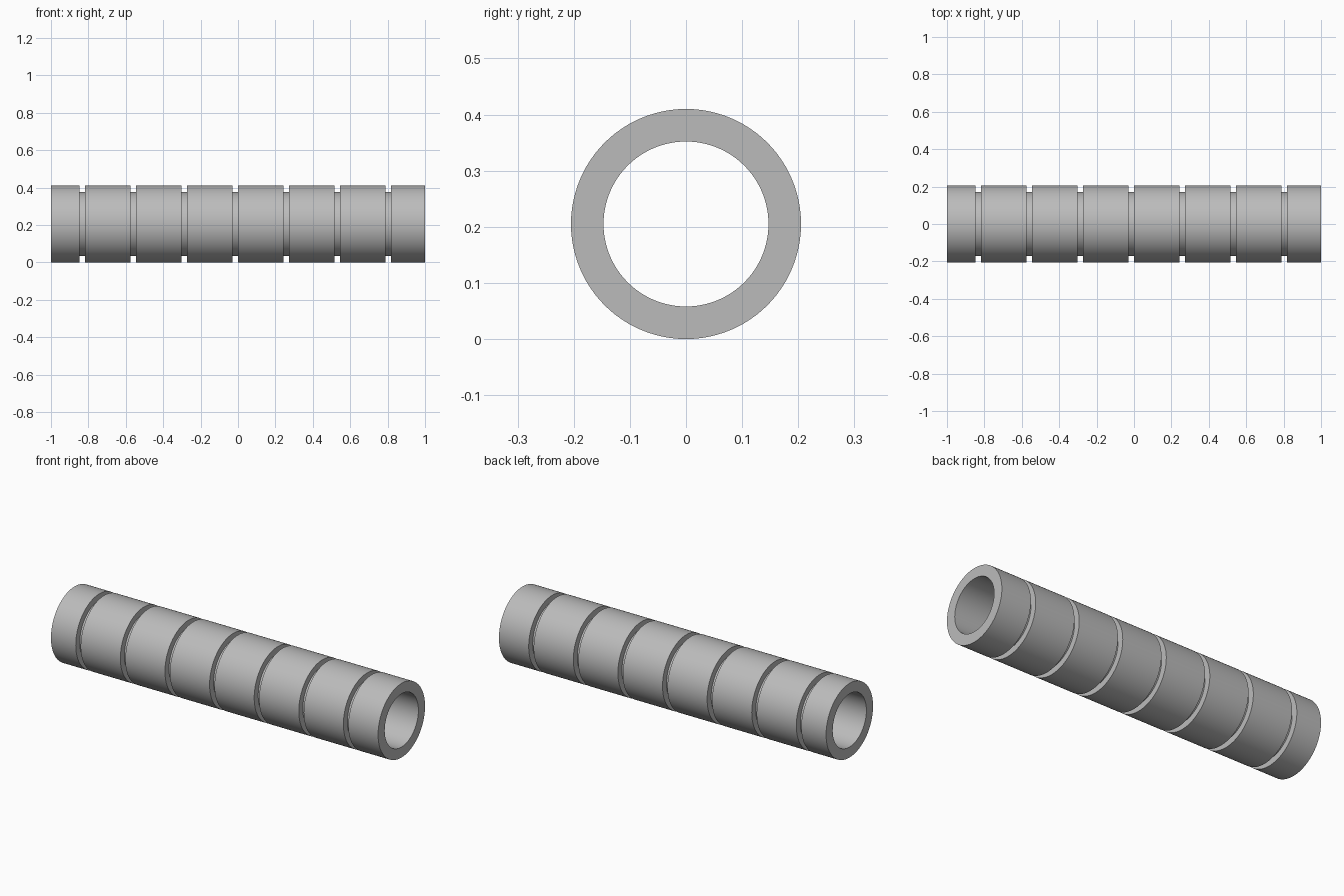
import bpy, bmesh, math
from mathutils import Matrix, Vector

cube = bpy.data.objects.get("Cube")
if cube:
    bpy.data.objects.remove(cube, do_unlink=True)

OUTER, INNER, GROOVE = 0.205, 0.147, 0.17
UNIT = 2 / 66          # groove width
SIDES = 96

grey = bpy.data.materials.new("plain grey")
grey.use_nodes = True
colour = (0.5, 0.5, 0.5, 1)
grey.diffuse_color = colour
grey.node_tree.nodes["Principled BSDF"].inputs["Base Color"].default_value = colour

# Closed wall section: bore, then the outer skin stepping into each groove
profile = [(1, INNER), (-1, INNER), (-1, OUTER)]
for i in range(7):
    start = -1 + UNIT * (5 + 9 * i)
    end = start + UNIT
    profile += [(start, OUTER), (start, GROOVE), (end, GROOVE), (end, OUTER)]
profile.append((1, OUTER))

# Spin the section around the tube axis
bm = bmesh.new()
verts = [bm.verts.new((x, 0, r)) for x, r in profile]
edges = [bm.edges.new((v, verts[(i + 1) % len(verts)])) for i, v in enumerate(verts)]
bmesh.ops.spin(bm, geom=verts + edges, cent=(0, 0, 0), axis=(1, 0, 0),
               angle=math.tau, steps=SIDES, use_merge=True)
bmesh.ops.remove_doubles(bm, verts=bm.verts, dist=0.0001)
bmesh.ops.recalc_face_normals(bm, faces=bm.faces)
bmesh.ops.transform(bm, matrix=Matrix.Translation(Vector((0, 0, OUTER))), verts=bm.verts)

mesh = bpy.data.meshes.new("grooved_tube")
bm.to_mesh(mesh)
bm.free()
mesh.materials.append(grey)
tube = bpy.data.objects.new("grooved_tube", mesh)
bpy.context.collection.objects.link(tube)

# Smooth round walls with crisp rims
bpy.ops.object.select_all(action='DESELECT')
tube.select_set(True)
bpy.context.view_layer.objects.active = tube
bpy.ops.object.shade_smooth_by_angle(angle=math.radians(30))
